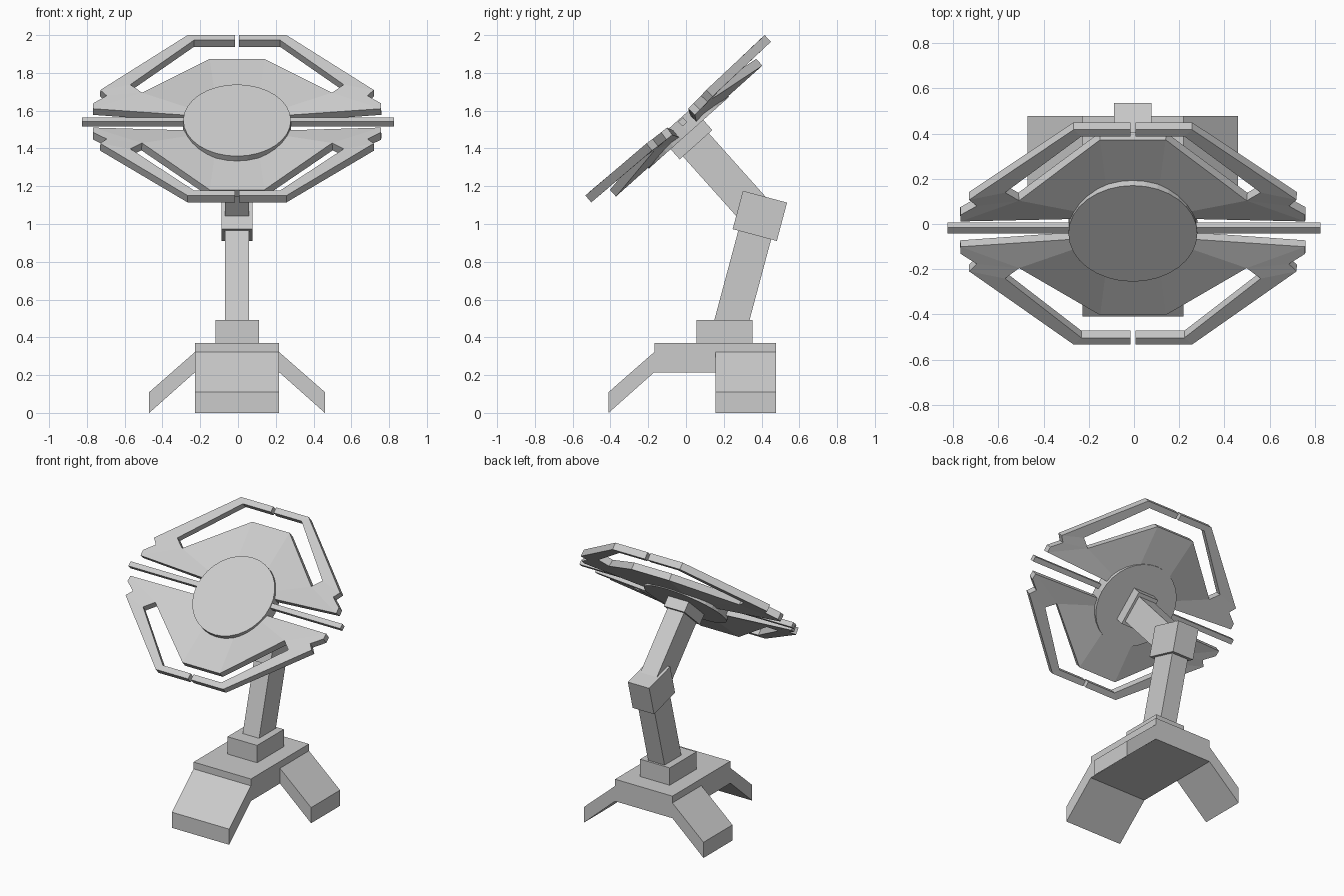
import bpy, bmesh
from math import radians
from mathutils import Matrix, Vector

if "Cube" in bpy.data.objects:
    bpy.data.objects.remove(bpy.data.objects["Cube"])

CX = -0.005                      # the stand sits slightly off the centre line
TILT = radians(41.8)
HEAD = Matrix.Translation((0, -0.038, 1.553)) @ Matrix.Rotation(TILT, 4, 'X')


def finish(name, bm, matrix=None):
    bmesh.ops.recalc_face_normals(bm, faces=bm.faces)
    me = bpy.data.meshes.new(name)
    bm.to_mesh(me)
    bm.free()
    ob = bpy.data.objects.new(name, me)
    bpy.context.collection.objects.link(ob)
    if matrix is not None:
        ob.matrix_world = matrix
    return ob


def box(name, lo, hi, frame=None):
    lo, hi = Vector(lo), Vector(hi)
    bm = bmesh.new()
    bmesh.ops.create_cube(bm, size=1)
    for v in bm.verts:
        v.co = Vector([a + (b - a) * (c + 0.5) for a, b, c in zip(lo, hi, v.co)])
    return finish(name, bm, frame)


def leg(name, origin, half, angle):
    # sloping leg, extruded from a side profile that points along local +x
    prof = [(0, 0.215), (0, 0.322), (0.242, 0.11), (0.242, 0)]
    bm = bmesh.new()
    a = [bm.verts.new((x, -half, z)) for x, z in prof]
    b = [bm.verts.new((x, half, z)) for x, z in prof]
    bm.faces.new(a)
    bm.faces.new(b[::-1])
    for i in range(4):
        j = (i + 1) % 4
        bm.faces.new((a[i], b[i], b[j], a[j]))
    return finish(name, bm, Matrix.Translation(origin) @ Matrix.Rotation(radians(angle), 4, 'Z'))


# Base slab, three legs and pedestal
box("base_slab", (CX - 0.223, -0.168, 0.215), (CX + 0.223, 0.477, 0.37))
leg("front_leg", (CX, -0.168, 0), 0.223, -90)
leg("right_leg", (CX + 0.223, 0.316, 0), 0.161, 0)
leg("left_leg", (CX - 0.223, 0.316, 0), 0.161, 180)
box("pedestal", (CX - 0.115, 0.055, 0.36), (CX + 0.115, 0.352, 0.492))

# Lower arm and elbow lean back 15 degrees
elbow = Matrix.Translation((CX, 0.391, 1.043)) @ Matrix.Rotation(radians(-15), 4, 'X')
box("lower_arm", (-0.064, -0.09, -0.63), (0.064, 0.09, -0.04), elbow)
box("elbow_block", (-0.083, -0.121, -0.105), (0.083, 0.121, 0.105), elbow)

# Upper arm, cap and crossbar in the tilted head's own axes
box("upper_arm", (CX - 0.064, -0.114, -0.62), (CX + 0.064, 0.07, -0.12), HEAD)
box("arm_cap", (CX - 0.08, -0.137, -0.16), (CX + 0.08, 0.095, -0.08), HEAD)
box("crossbar", (-0.825, -0.010, -0.040), (0.825, 0.024, -0.006), HEAD)

# Central disc
bm = bmesh.new()
bmesh.ops.create_cone(bm, cap_ends=True, segments=32, radius1=0.285, radius2=0.285, depth=0.088)
finish("centre_disc", bm, HEAD @ Matrix.Translation((CX, -0.006, -0.044)))

# Dished panels with slotted outer frame: one quarter, mirrored both ways
P = dict(
    m0=(0, 0.055, -0.034), m1=(0, 0.52, -0.034),
    c0=(0.10, 0.055, -0.034), c1=(0.145, 0.52, -0.034),
    s0=(0.503, 0.20, 0.012), s1=(0.565, 0.255, 0.02),
    e0=(0.762, 0.075, 0.01), e1=(0.762, 0.115, 0.012),
    n=(0.69, 0.172, 0.016), a=(0.724, 0.212, 0.02),
    b=(0.262, 0.637, 0.03), i=(0.228, 0.597, 0.03),
    go=(0.011, 0.637, 0.03), gi=(0.011, 0.597, 0.03))
FACES = ["m0 c0 c1 m1", "c0 s0 c1", "c0 e0 s0", "s0 e0 e1 n",
         "s0 n a s1", "s1 a b i", "i b go gi"]
bm = bmesh.new()
vert = {k: bm.verts.new(co) for k, co in P.items()}
for f in FACES:
    bm.faces.new([vert[k] for k in f.split()])
me = bpy.data.meshes.new("dish_panels")
bm.to_mesh(me)
bm.free()
panels = bpy.data.objects.new("dish_panels", me)
bpy.context.collection.objects.link(panels)
panels.matrix_world = HEAD @ Matrix.Translation((CX, 0, 0))
mir = panels.modifiers.new("mirror", 'MIRROR')
mir.use_axis = (True, True, False)
sol = panels.modifiers.new("thickness", 'SOLIDIFY')
sol.thickness = 0.048
sol.offset = -1
